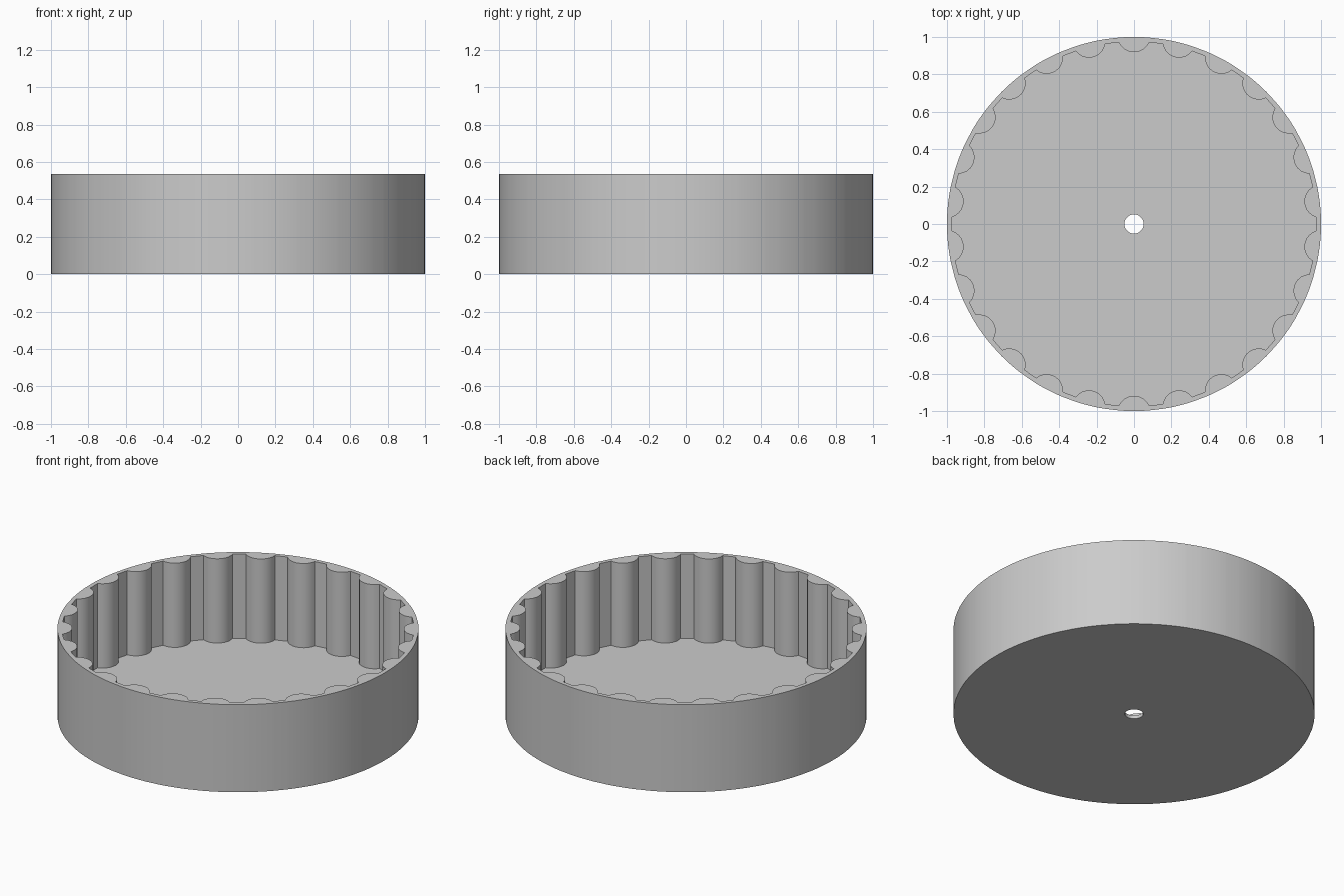
import bpy
import bmesh
from math import sin, cos, pi, asin, atan2, hypot

if "Cube" in bpy.data.objects:
    bpy.data.objects.remove(bpy.data.objects["Cube"])

RIBS = 26
ARC = 10            # points along each rib
HEIGHT, FLOOR = 0.535, 0.02
INNER = 0.975       # wall radius between the ribs
HOLE = 0.051
RIB_R, RIB_C = 0.088, 1.006   # rib radius and its distance from the axis

grey = bpy.data.materials.new("grey")
grey.use_nodes = True
colour = (0.6, 0.6, 0.6, 1)
grey.diffuse_color = colour
grey.node_tree.nodes["Principled BSDF"].inputs["Base Color"].default_value = colour

# Scalloped inner outline as (angle, radius), starting at the back rib
reach = (INNER ** 2 - RIB_R ** 2 - RIB_C ** 2) / (-2 * RIB_C * RIB_R)
spread = pi / 2 - asin(reach)
outline = []
for rib in range(RIBS):
    centre = pi / 2 + 2 * pi * rib / RIBS
    for i in range(ARC):
        t = spread * (2 * i / (ARC - 1) - 1)
        along, across = RIB_C - RIB_R * cos(t), RIB_R * sin(t)
        outline.append((centre + atan2(across, along), hypot(along, across)))

bm = bmesh.new()


def ring(z, radius=None):
    """Ring of vertices; follows the scalloped outline if no radius is given."""
    return [bm.verts.new(((radius or r) * cos(a), (radius or r) * sin(a), z))
            for a, r in outline]


# Closed shell: hole, underside, outer wall, rim, ribbed wall, floor
rings = [ring(0, HOLE), ring(0, 1), ring(HEIGHT, 1),
         ring(HEIGHT), ring(FLOOR), ring(FLOOR, HOLE)]
n = len(outline)
for a, b in zip(rings, rings[1:] + rings[:1]):
    for i in range(n):
        j = (i + 1) % n
        bm.faces.new((a[i], a[j], b[j], b[i]))
bmesh.ops.recalc_face_normals(bm, faces=bm.faces)

mesh = bpy.data.meshes.new("ribbed_tray")
bm.to_mesh(mesh)
bm.free()
mesh.materials.append(grey)
tray = bpy.data.objects.new("ribbed_tray", mesh)
bpy.context.collection.objects.link(tray)

bpy.ops.object.select_all(action="DESELECT")
tray.select_set(True)
bpy.context.view_layer.objects.active = tray
bpy.ops.object.shade_smooth_by_angle(angle=pi / 6)
